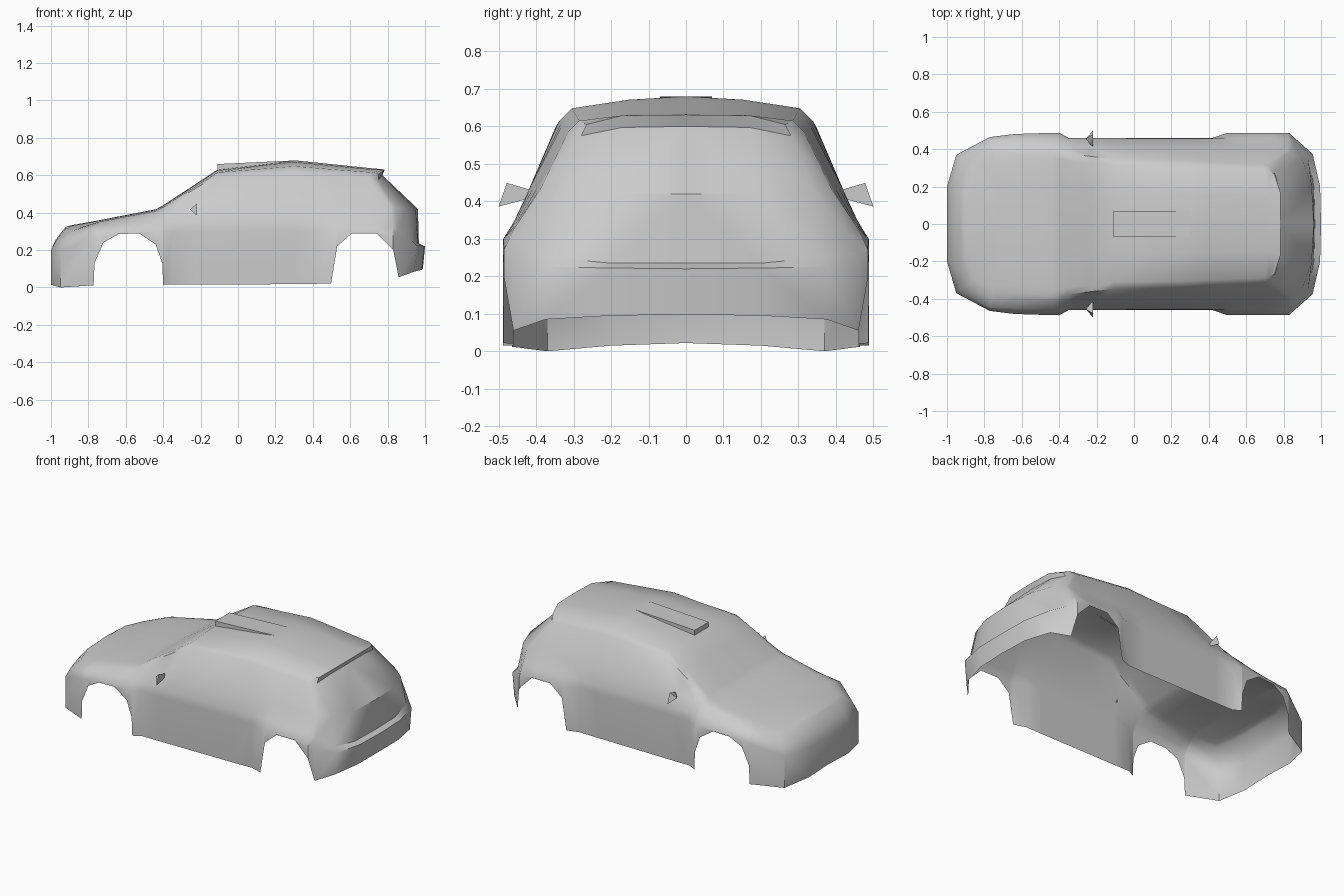
import bpy, bmesh, math


def sample(rail, s):
    """Piecewise-linear lookup of a rail made of (s, values...) rows."""
    if s <= rail[0][0]:
        return rail[0][1:]
    for a, b in zip(rail, rail[1:]):
        if s <= b[0]:
            t = (s - a[0]) / (b[0] - a[0])
            return tuple(p + (q - p) * t for p, q in zip(a[1:], b[1:]))
    return rail[-1][1:]


def finish(name, bm, mirror=True, angle=40):
    bmesh.ops.recalc_face_normals(bm, faces=bm.faces)
    me = bpy.data.meshes.new(name)
    bm.to_mesh(me)
    bm.free()
    ob = bpy.data.objects.new(name, me)
    bpy.context.collection.objects.link(ob)
    bpy.ops.object.select_all(action='DESELECT')
    ob.select_set(True)
    bpy.context.view_layer.objects.active = ob
    bpy.ops.object.shade_smooth_by_angle(angle=math.radians(angle))
    if mirror:
        m = ob.modifiers.new("Mirror", 'MIRROR')
        m.use_axis = (False, True, False)
        m.merge_threshold = 0.0005
    return ob


# Lower edge with wheel arches: (station, height); stations beyond +-1 lie on the end faces
lower = [(-1.2, .022), (-1.1, .015), (-.95, .0), (-.772, .012), (-.767, .13), (-.72, .24),
         (-.64, .285), (-.53, .29), (-.44, .23), (-.405, .13), (-.4, .015), (-.35, .015),
         (-.23, .015), (-.11, .016), (.1, .017), (.3, .018), (.42, .02), (.498, .022),
         (.53, .22), (.61, .29), (.74, .29), (.83, .2), (.86, .055), (.96, .085),
         (1.1, .095), (1.2, .098)]

# Plan outline: station, x, y
plan = [(-1.2, -1, 0), (-1.1, -1, .2), (-.95, -.95, .37), (-.77, -.77, .465),
        (-.63, -.63, .482), (-.4, -.4, .488), (-.35, -.35, .46), (.42, .42, .46),
        (.5, .5, .488), (.83, .83, .486), (.96, .955, .375), (1.1, .995, .2), (1.2, 1, 0)]
# Height of the bumper and arch crease
crease = [(-1.2, .2), (-.95, .2), (-.77, .27), (-.64, .298), (.74, .3), (.86, .26),
          (.96, .225), (1.2, .22)]
# Longitudinal rails: station, x, y, z
shoulder = [(-1.2, -.975, 0, .255), (-1.1, -.97, .2, .255), (-.95, -.925, .355, .255),
            (-.77, -.77, .445, .315), (-.4, -.4, .455, .35), (.5, .5, .457, .35),
            (.83, .83, .457, .33), (.96, .93, .36, .25), (1.1, .962, .2, .235),
            (1.2, .967, 0, .235)]
belt = [(-1.2, -.925, 0, .32), (-1.1, -.92, .19, .315), (-.95, -.88, .32, .305),
        (-.77, -.76, .395, .335), (-.43, -.43, .412, .4), (-.11, -.11, .42, .43),
        (.5, .5, .415, .44), (.86, .84, .39, .43), (.96, .9, .345, .42),
        (1.1, .95, .2, .42), (1.2, .962, 0, .42)]
gutter = [(-1.2, -.91, 0, .328), (-1.1, -.9, .17, .324), (-.95, -.86, .29, .315),
          (-.77, -.75, .36, .345), (-.43, -.43, .385, .407), (-.11, -.11, .347, .6),
          (.3, .3, .338, .615), (.86, .72, .315, .585), (.96, .75, .28, .575),
          (1.1, .768, .17, .597), (1.2, .772, 0, .6)]
roof_edge = [(-1.2, -.89, 0, .333), (-1.1, -.88, .15, .331), (-.95, -.84, .26, .322),
             (-.77, -.74, .325, .352), (-.43, -.43, .35, .412), (-.11, -.11, .31, .615),
             (.3, .3, .305, .648), (.86, .72, .285, .615), (.96, .752, .265, .605),
             (1.1, .782, .17, .629), (1.2, .785, 0, .631)]
centre_z = [(-.95, .333), (-.77, .36), (-.43, .42), (-.11, .63), (.3, .68), (.86, .637), (.96, .632)]

# Body shell: half skin, mirrored
bm = bmesh.new()
columns = []
for s, z0 in lower:
    px, py = sample(plan, s)
    bottom_x = px - (.012 if s > .9 else 0)
    pts = [(bottom_x, py, z0), (px, py, sample(crease, s)[0])]
    pts += [sample(r, s) for r in (shoulder, belt, gutter, roof_edge)]
    columns.append([bm.verts.new(p) for p in pts])
for a, b in zip(columns, columns[1:]):
    for j in range(5):
        bm.faces.new((a[j], b[j], b[j + 1], a[j + 1]))

# Hood, windscreen and roof span the gap between the two edge rails
rows = [[columns[2][5], columns[1][5], columns[0][5]]]
for (s, _), col in zip(lower[3:-3], columns[3:-3]):
    e = col[5].co
    zc = sample(centre_z, s)[0]
    mid = bm.verts.new((e.x, e.y * .5, e.z + (zc - e.z) * .72))
    rows.append([col[5], mid, bm.verts.new((e.x, 0, zc))])
rows.append([columns[-3][5], columns[-2][5], columns[-1][5]])
for a, b in zip(rows, rows[1:]):
    for j in range(2):
        bm.faces.new((a[j], b[j], b[j + 1], a[j + 1]))
finish("car_body", bm)

# Raised wedge on the front of the roof
bm = bmesh.new()
ends = []
for y in (-.07, .07):
    ends.append([bm.verts.new(p) for p in ((-.11, y, .615), (-.11, y, .66), (.3, y, .679))])
    bm.faces.new(ends[-1])
l, r = ends
for i, j in ((0, 1), (1, 2)):
    bm.faces.new((l[i], l[j], r[j], r[i]))
finish("roof_wedge", bm, mirror=False, angle=30)

# Door mirrors: small pointed pyramids
bm = bmesh.new()
tip = bm.verts.new((-.257, .455, .417))
base = [bm.verts.new((-.22, y, z)) for y, z in ((.41, .41), (.42, .432), (.478, .449), (.5, .386))]
bm.faces.new(base)
for i in range(4):
    bm.faces.new((base[i], base[(i + 1) % 4], tip))
finish("door_mirror", bm)
